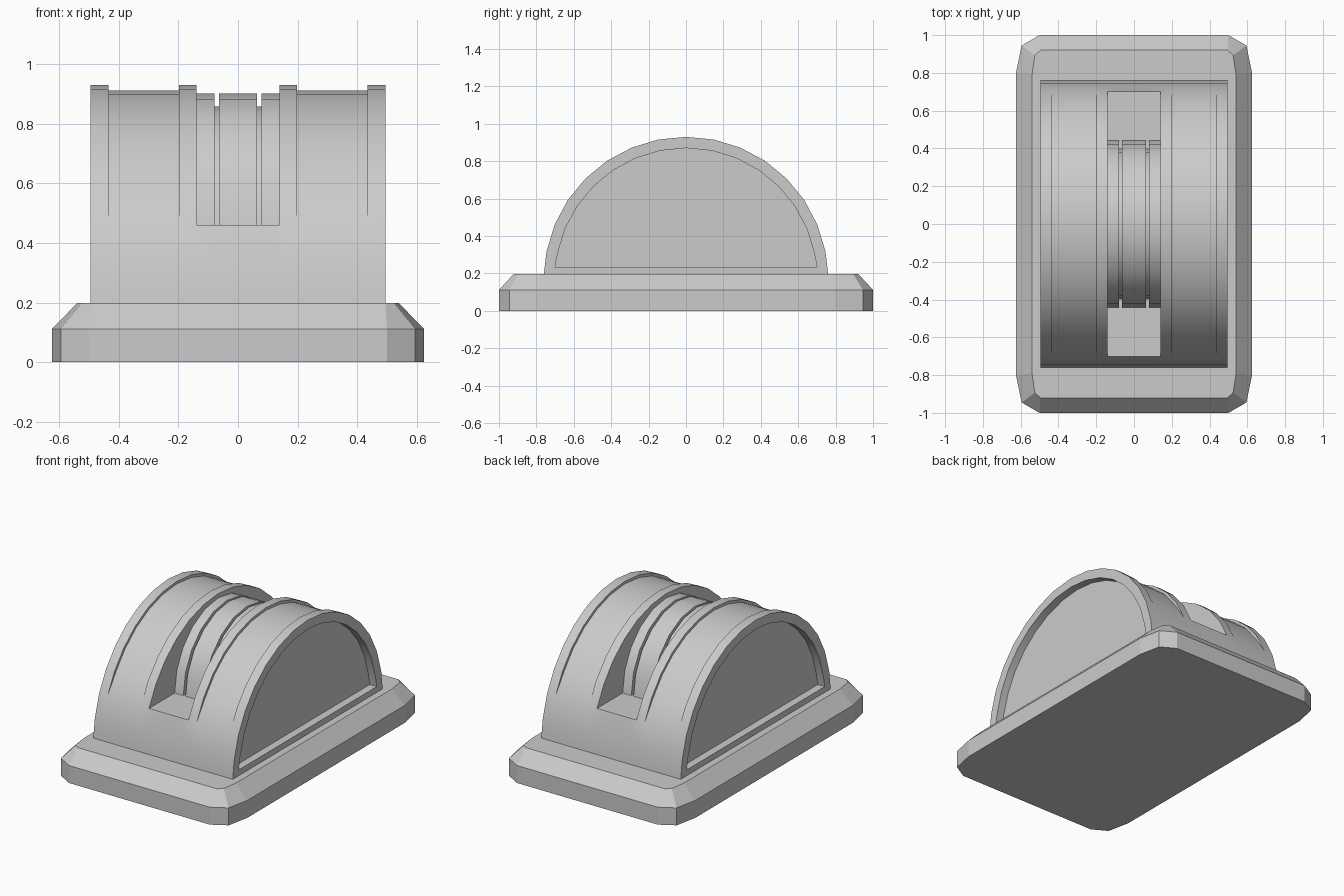
import bpy, bmesh, math

if "Cube" in bpy.data.objects:
    bpy.data.objects.remove(bpy.data.objects["Cube"])

CZ, R, N = 0.17, 0.76, 16      # dome axis height, radius, segments


class Builder:
    """Collects faces by coordinates, sharing vertices and skipping slivers."""
    def __init__(self):
        self.bm, self.cache = bmesh.new(), {}

    def vert(self, co):
        key = tuple(round(c, 5) for c in co)
        if key not in self.cache:
            self.cache[key] = self.bm.verts.new(key)
        return self.cache[key]

    def face(self, *cos):
        vs = list(dict.fromkeys(self.vert(c) for c in cos))
        if len(vs) > 2 and not self.bm.faces.get(vs):
            self.bm.faces.new(vs)

    def finish(self, name, angle):
        bmesh.ops.recalc_face_normals(self.bm, faces=self.bm.faces)
        me = bpy.data.meshes.new(name)
        self.bm.to_mesh(me)
        self.bm.free()
        ob = bpy.data.objects.new(name, me)
        bpy.context.collection.objects.link(ob)
        if angle:
            me.polygons.foreach_set("use_smooth", [True] * len(me.polygons))
            me.set_sharp_from_angle(angle=math.radians(angle))
        return ob


def arc(r, cz, n):
    return [(r * math.cos(math.pi * i / n), cz + r * math.sin(math.pi * i / n))
            for i in range(n + 1)]


def clamp(profile, z):
    return [(y, max(z, h)) for y, h in profile]


# Base plinth: chamfered corners, sloped upper edge
def outline(pts, z):
    a = [(x, y) for x, y in pts]
    b = [(-x, y) for x, y in reversed(pts)]
    half = a + b
    return [(x, y, z) for x, y in half + [(-x, -y) for x, y in half]]


low = [(0.625, 0.8), (0.595, 0.945), (0.5, 1.0)]
high = [(0.54, 0.79), (0.525, 0.893), (0.495, 0.92)]
rings = [outline(low, 0), outline(low, 0.112), outline(high, 0.198)]
base = Builder()
base.face(*rings[0])
base.face(*rings[-1])
for lo, hi in zip(rings, rings[1:]):
    for i in range(len(lo)):
        j = (i + 1) % len(lo)
        base.face(lo[i], lo[j], hi[j], hi[i])
base.finish("base_plinth", 0)

# Dome cross-sections: full rim, shallow band, slot with wheel, wheel groove
rim = clamp(arc(R, CZ, N), 0.198)
band = rim[:3] + arc(R - 0.017, CZ, N)[3:14] + rim[14:]
floor = rim[2][1]
wheel = rim[:3] + arc(0.442, floor, 10) + rim[14:]
groove = rim[:3] + arc(0.397, floor, 10) + rim[14:]

# Strips from left to right: start x and cross-section
strips = [(-0.495, rim), (-0.435, band), (-0.198, rim), (-0.14, wheel),
          (-0.079, groove), (-0.063, wheel), (0.063, groove), (0.079, wheel),
          (0.14, rim), (0.198, band), (0.435, rim), (0.495, None)]
dome = Builder()
for (x0, p), (x1, q) in zip(strips, strips[1:]):
    for a, b in zip(p, p[1:]):
        dome.face((x0, *a), (x0, *b), (x1, *b), (x1, *a))
    if q:
        # step walls between neighbouring sections
        for i in range(N):
            dome.face((x1, *p[i]), (x1, *p[i + 1]), (x1, *q[i + 1]), (x1, *q[i]))

# Recessed end panels
inner = clamp(arc(0.70, CZ, N), 0.235)
for s in (-1, 1):
    xo, xi = s * 0.495, s * 0.445
    for i in range(N + 1):
        j = (i + 1) % (N + 1)
        dome.face((xo, *rim[i]), (xo, *rim[j]), (xo, *inner[j]), (xo, *inner[i]))
        dome.face((xo, *inner[i]), (xo, *inner[j]), (xi, *inner[j]), (xi, *inner[i]))
    dome.face(*[(xi, *c) for c in inner])
dome.finish("slotted_dome", 30)
